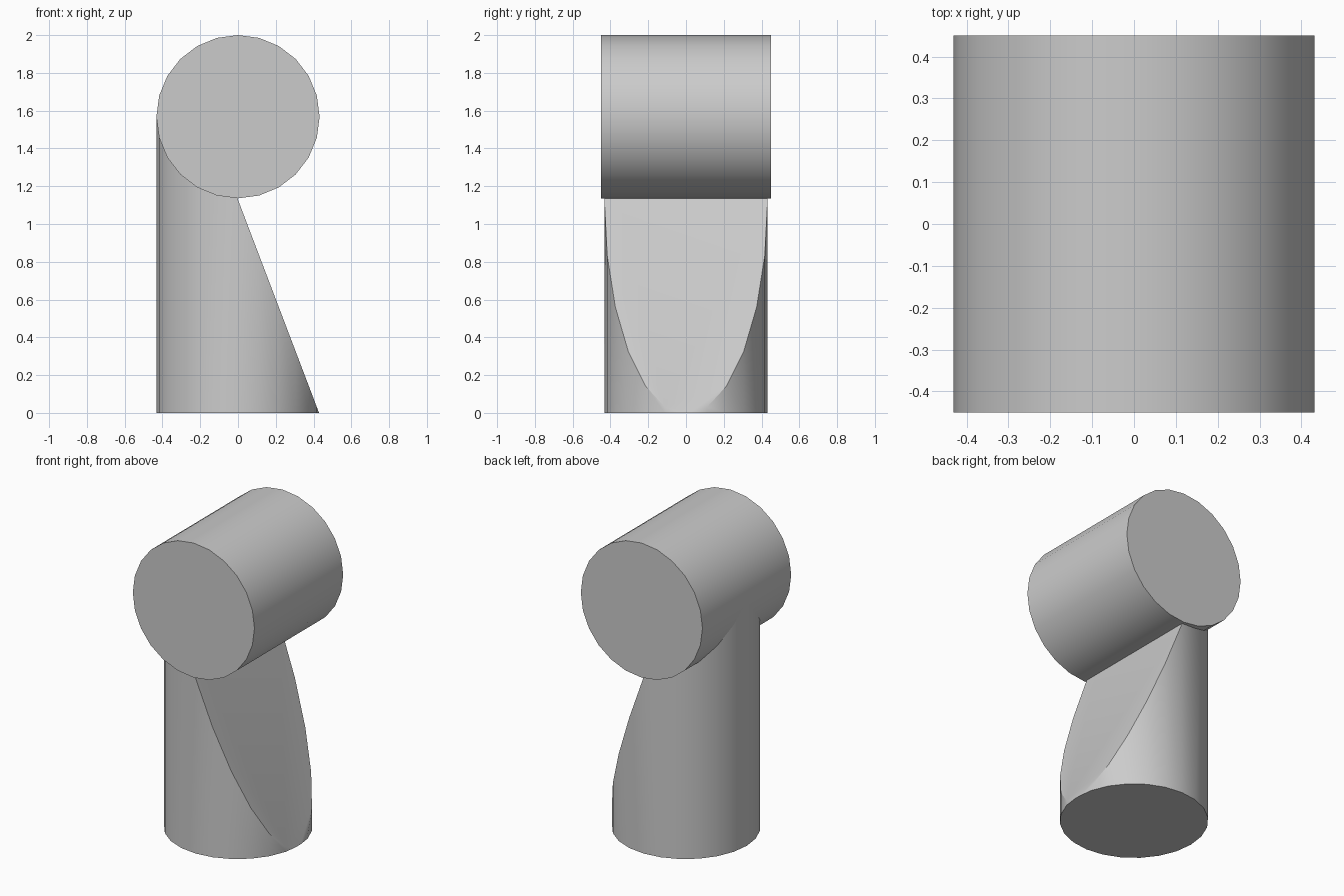
import bpy
import bmesh
from math import radians
from mathutils import Matrix, Vector

RADIUS, LENGTH, HEAD_Z = 0.432, 0.9, 1.568
SIDES = 24

cube = bpy.data.objects.get("Cube")
if cube:
    bpy.data.objects.remove(cube, do_unlink=True)

# Single plain grey
grey = bpy.data.materials.new("light grey")
grey.use_nodes = True
colour = (0.6, 0.6, 0.6, 1)
grey.diffuse_color = colour
grey.node_tree.nodes["Principled BSDF"].inputs["Base Color"].default_value = colour


def cylinder(bm, depth, matrix):
    bmesh.ops.create_cone(bm, cap_ends=True, segments=SIDES, radius1=RADIUS,
                          radius2=RADIUS, depth=depth, matrix=matrix)


def finish(name, bm):
    bmesh.ops.recalc_face_normals(bm, faces=bm.faces)
    mesh = bpy.data.meshes.new(name)
    bm.to_mesh(mesh)
    bm.free()
    mesh.materials.append(grey)
    obj = bpy.data.objects.new(name, mesh)
    bpy.context.collection.objects.link(obj)
    bpy.ops.object.select_all(action='DESELECT')
    obj.select_set(True)
    bpy.context.view_layer.objects.active = obj
    bpy.ops.object.shade_smooth_by_angle(angle=radians(30))


# Horizontal head, its axis running front to back
bm = bmesh.new()
cylinder(bm, LENGTH, Matrix.Translation((0, 0, HEAD_Z)) @ Matrix.Rotation(radians(90), 4, 'X'))
finish("head_cylinder", bm)

# Upright post, sliced from the foot's +x edge up to the underside of the head
bm = bmesh.new()
cylinder(bm, HEAD_Z, Matrix.Translation((0, 0, HEAD_Z / 2)))
rise = HEAD_Z - RADIUS
cut = bmesh.ops.bisect_plane(bm, geom=bm.verts[:] + bm.edges[:] + bm.faces[:],
                             plane_co=(RADIUS - 0.003, 0, 0),
                             plane_no=Vector((rise, 0, RADIUS)).normalized(),
                             clear_outer=True)
rim = [e for e in cut["geom_cut"] if isinstance(e, bmesh.types.BMEdge)]
bmesh.ops.holes_fill(bm, edges=rim, sides=0)
finish("sliced_post", bm)
